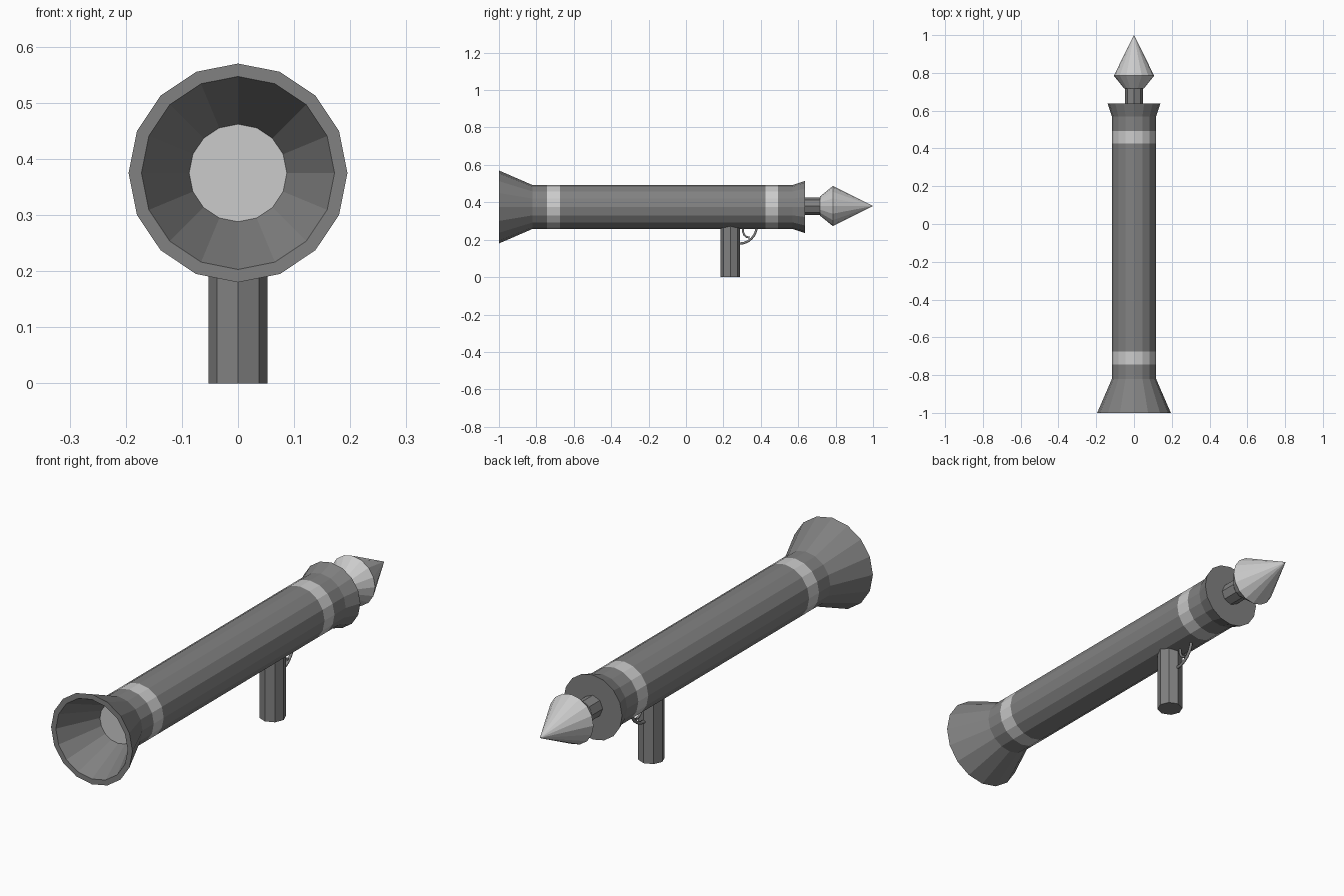
import bpy, bmesh
from math import sin, cos, pi

if "Cube" in bpy.data.objects:
    bpy.data.objects.remove(bpy.data.objects["Cube"])

AXIS_Z = 0.375


def material(name, v):
    m = bpy.data.materials.new(name)
    m.diffuse_color = (v, v, v, 1)
    m.use_nodes = True
    m.node_tree.nodes["Principled BSDF"].inputs["Base Color"].default_value = m.diffuse_color
    return m


DARK = material("dark_grey", 0.22)
LIGHT = material("light_grey", 0.62)


def lathe(name, profile, sides, z, light=()):
    """Revolve (y, radius) points about the y axis; 'light' lists pale segments."""
    bm = bmesh.new()
    rings = []
    for y, r in profile:
        if r == 0:
            rings.append([bm.verts.new((0, y, z))] * sides)
        else:
            rings.append([bm.verts.new((r * sin(2 * pi * i / sides), y,
                                        z + r * cos(2 * pi * i / sides)))
                          for i in range(sides)])
    for s, (a, b) in enumerate(zip(rings, rings[1:])):
        for i in range(sides):
            j = (i + 1) % sides
            quad = list(dict.fromkeys((a[i], a[j], b[j], b[i])))
            bm.faces.new(quad).material_index = int(s in light)
    bmesh.ops.recalc_face_normals(bm, faces=bm.faces)
    me = bpy.data.meshes.new(name)
    bm.to_mesh(me)
    bm.free()
    me.materials.append(DARK)
    me.materials.append(LIGHT)
    ob = bpy.data.objects.new(name, me)
    bpy.context.collection.objects.link(ob)
    return ob


def rod(name, points, radius):
    """Bent round bar in the x = 0 plane through (y, z) points."""
    cu = bpy.data.curves.new(name, 'CURVE')
    cu.dimensions = '3D'
    cu.bevel_depth = radius
    cu.bevel_resolution = 1
    cu.use_fill_caps = True
    sp = cu.splines.new('POLY')
    sp.points.add(len(points) - 1)
    for p, (y, z) in zip(sp.points, points):
        p.co = (0, y, z, 1)
    cu.materials.append(DARK)
    ob = bpy.data.objects.new(name, cu)
    bpy.context.collection.objects.link(ob)
    return ob


# Launch tube: recessed rear bell, two pale bands, flared muzzle
lathe("launch_tube", [
    (-0.82, 0), (-0.82, 0.087), (-1, 0.172), (-1, 0.195), (-0.82, 0.117),
    (-0.743, 0.117), (-0.675, 0.117), (0.425, 0.117), (0.493, 0.117),
    (0.57, 0.117), (0.637, 0.14), (0.637, 0)], 16, AXIS_Z, light=(0, 5, 7))

# Rocket: shaft and pointed warhead
lathe("rocket_shaft", [(0.62, 0), (0.62, 0.047), (0.73, 0.047), (0.73, 0)],
      8, 0.38)
lathe("warhead", [(0.717, 0), (0.717, 0.052), (0.785, 0.107), (1, 0)],
      16, 0.38, light=(0, 1, 2))

# Grip: octagonal post
bpy.ops.mesh.primitive_cylinder_add(vertices=8, radius=0.053, depth=0.28,
                                    location=(0, 0.237, 0.14))
grip = bpy.context.object
grip.name = "grip"
grip.data.materials.append(DARK)

# Trigger guard and trigger
rod("trigger_guard", [(0.285 + 0.093 * sin(a * pi / 12),
                       0.272 - 0.093 * cos(a * pi / 12)) for a in range(7)], 0.007)
rod("trigger", [(0.304, 0.268), (0.305, 0.242), (0.312, 0.225),
                (0.324, 0.215), (0.34, 0.211)], 0.006)
